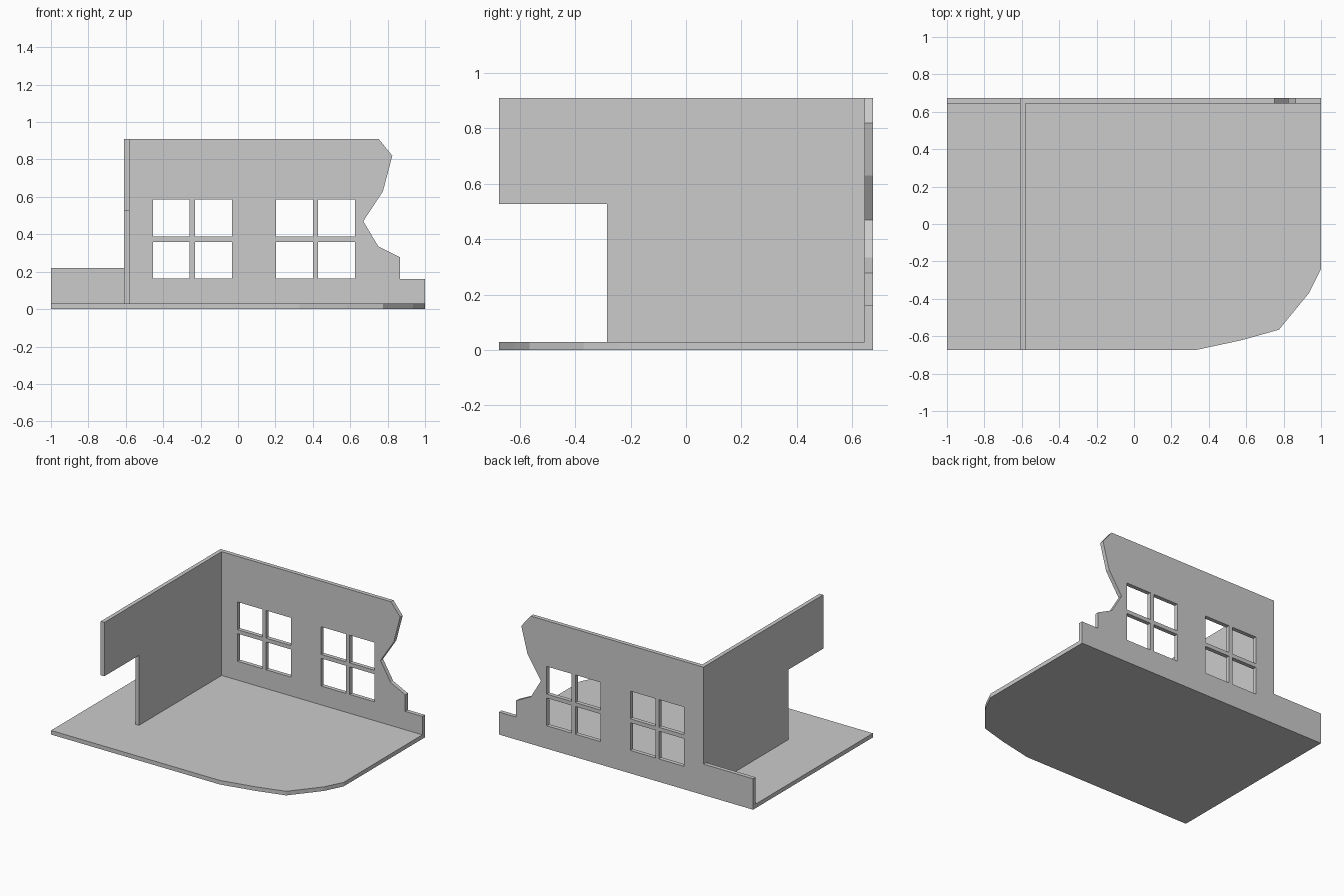
import bpy, bmesh
from mathutils import Vector

if "Cube" in bpy.data.objects:
    bpy.data.objects.remove(bpy.data.objects["Cube"])


def slab(name, loops, place, push):
    """Fill an outline (first loop) with holes (other loops) and extrude it."""
    bm = bmesh.new()
    edges = []
    for loop in loops:
        vs = [bm.verts.new(place(a, b)) for a, b in loop]
        edges += [bm.edges.new((vs[i - 1], vs[i])) for i in range(len(vs))]
    bmesh.ops.triangle_fill(bm, use_beauty=True, edges=edges)
    res = bmesh.ops.extrude_face_region(bm, geom=bm.faces[:], use_keep_orig=True)
    moved = [g for g in res["geom"] if isinstance(g, bmesh.types.BMVert)]
    bmesh.ops.translate(bm, verts=moved, vec=Vector(push))
    bmesh.ops.recalc_face_normals(bm, faces=bm.faces[:])
    me = bpy.data.meshes.new(name)
    bm.to_mesh(me)
    bm.free()
    ob = bpy.data.objects.new(name, me)
    bpy.context.collection.objects.link(ob)
    return ob


def rect(x0, x1, z0, z1):
    return [(x0, z0), (x1, z0), (x1, z1), (x0, z1)]


T = 0.029      # slab thickness
BACK = 0.674   # outer face of the back wall
H = 0.91       # wall height

# Floor with broken front right corner
floor = [(-1, -BACK), (0.33, -BACK), (0.58, -0.62), (0.775, -0.565),
         (0.935, -0.37), (1, -0.24), (1, BACK - T), (-1, BACK - T)]
slab("floor", [floor], lambda x, y: (x, y, 0), (0, 0, T))

# Back wall: low stub on the left, broken edge on the right, two four-pane windows
wall = [(-1, 0), (1, 0), (1, 0.16), (0.865, 0.16), (0.865, 0.278),
        (0.75, 0.335), (0.67, 0.47), (0.775, 0.63), (0.825, 0.82),
        (0.752, H), (-0.609, H), (-0.609, 0.22), (-1, 0.22)]
panes = [rect(x + dx, x + dx + 0.197, z, z + 0.197)
         for x in (-0.455, 0.203) for dx in (0, 0.225) for z in (0.163, 0.388)]
slab("back_wall", [wall] + panes, lambda x, z: (x, BACK, z), (0, -T, 0))

# Side wall with a doorway notch at the front
side = [(-0.285, T), (BACK - T, T), (BACK - T, H), (-BACK, H),
        (-BACK, 0.527), (-0.285, 0.527)]
slab("side_wall", [side], lambda y, z: (-0.609, y, z), (T, 0, 0))
